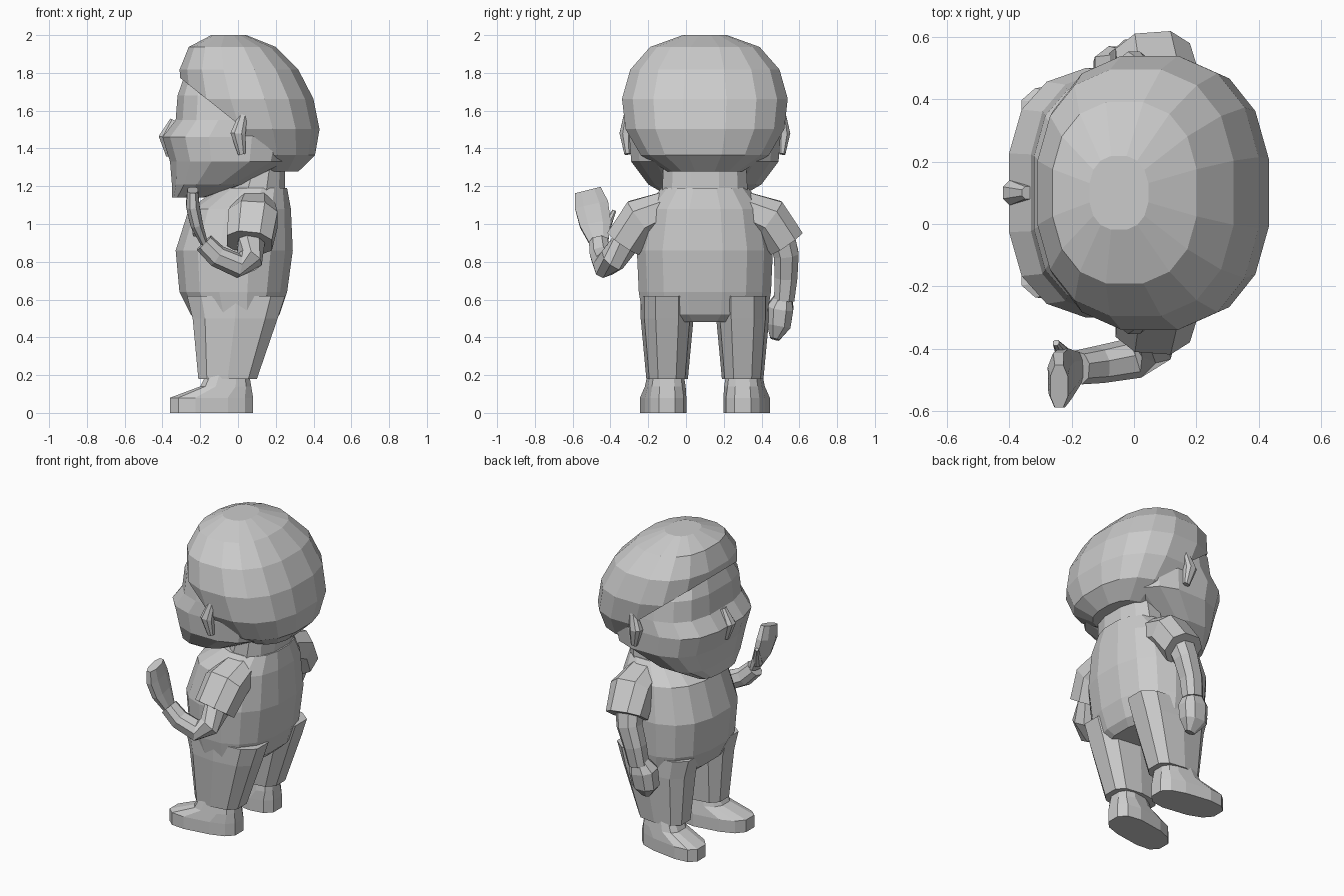
import bpy, bmesh, math
from mathutils import Vector

if "Cube" in bpy.data.objects:
    bpy.data.objects.remove(bpy.data.objects["Cube"], do_unlink=True)

MIDDLE = 0.1  # the figure looks along -x; this y is its plane of symmetry
SIDES = {"right": -1, "left": 1}

grey = bpy.data.materials.new("plain grey")
grey.use_nodes = True
grey_value = (0.6, 0.6, 0.6, 1)
grey.diffuse_color = grey_value
grey.node_tree.nodes["Principled BSDF"].inputs["Base Color"].default_value = grey_value


def make_object(name, bm):
    """Turn a finished bmesh into a flat shaded grey object."""
    bmesh.ops.recalc_face_normals(bm, faces=bm.faces)
    mesh = bpy.data.meshes.new(name)
    bm.to_mesh(mesh)
    bm.free()
    mesh.materials.append(grey)
    obj = bpy.data.objects.new(name, mesh)
    bpy.context.collection.objects.link(obj)
    return obj


def skin(rings):
    """Join rings of points into a closed surface."""
    bm = bmesh.new()
    rows = [[bm.verts.new(point) for point in ring] for ring in rings]
    for low, high in zip(rows, rows[1:]):
        for i in range(len(low)):
            bm.faces.new((low[i - 1], low[i], high[i], high[i - 1]))
    bm.faces.new(rows[0])
    bm.faces.new(rows[-1])
    return bm


def bend(value, power):
    return math.copysign(abs(value) ** (2 / power), value)


def rounded_outline(sides, power=2.4):
    """Unit superellipse whose flat sides touch the bounds."""
    angles = [2 * math.pi * (i + 0.5) / sides for i in range(sides)]
    points = [(bend(math.cos(a), power), bend(math.sin(a), power)) for a in angles]
    reach_u = max(u for u, v in points)
    reach_v = max(v for u, v in points)
    return [(u / reach_u, v / reach_v) for u, v in points]


def stack(levels, sides=12, power=2.4, y=MIDDLE):
    """Upright form; each level has a height, front x, back x and half width."""
    outline = rounded_outline(sides, power)
    return skin([[((front + back + u * (back - front)) / 2, y + v * half, z)
                  for u, v in outline] for z, front, back, half in levels])


def limb(name, path, start, end, flat=1.0, bulge=0.0, across=(1, 0, 0)):
    """Tube along a path, tapering from start to end radius, swollen midway."""
    path = [Vector(point) for point in path]
    last = len(path) - 1
    rings = []
    for i, point in enumerate(path):
        along = (path[min(i + 1, last)] - path[max(i - 1, 0)]).normalized()
        deep = along.cross(Vector(across)).normalized()
        wide = deep.cross(along)
        t = i / last
        radius = start + (end - start) * t + bulge * math.sin(math.pi * t)
        rings.append([point + radius * (wide * u + deep * v * flat)
                      for u, v in rounded_outline(8)])
    return make_object(name, skin(rings))


def mirrored(path, side):
    """Place a path given by its distance out from the middle plane."""
    return [(x, MIDDLE + side * out, z) for x, out, z in path]


# Torso and neck
make_object("torso", stack([
    (0.48, -0.2, 0.18, 0.24), (0.52, -0.25, 0.22, 0.33), (0.64, -0.31, 0.26, 0.35),
    (0.86, -0.33, 0.29, 0.36), (1.08, -0.26, 0.28, 0.32), (1.19, -0.1, 0.26, 0.23)],
    sides=16))
make_object("neck", stack([(1.1, -0.08, 0.25, 0.23), (1.3, 0, 0.25, 0.22)]))

# Legs, splayed feet, short sleeves and ears
for label, side in SIDES.items():
    hip = MIDDLE + side * 0.2
    make_object(label + "_leg", stack([
        (0.18, -0.21, 0.1, 0.11), (0.5, -0.24, 0.21, 0.14), (0.62, -0.27, 0.25, 0.14)],
        sides=10, power=2.8, y=hip))

    foot = stack([
        (0, -0.36, 0.08, 0.11), (0.08, -0.36, 0.08, 0.11),
        (0.14, -0.2, 0.07, 0.1), (0.2, -0.17, 0.06, 0.09)], power=2.8, y=hip)
    for vert in foot.verts:
        vert.co.y -= side * 0.15 * min(0, vert.co.x)
    make_object(label + "_foot", foot)

    sleeve = [(0.09, 0.16, 1.1), (0.08, 0.34, 1.03), (0.06, 0.43, 0.9)]
    limb(label + "_sleeve", mirrored(sleeve, side), start=0.1, end=0.12, flat=0.85, bulge=0.02)
    ear = [(0.02, 0.41, 1.37), (0, 0.42, 1.48), (0.03, 0.41, 1.59)]
    limb(label + "_ear", mirrored(ear, side), start=0.02, end=0.02, flat=0.8, bulge=0.02)

# Face with a broad boxy muzzle and beard
make_object("face", stack([
    (1.14, -0.35, -0.18, 0.18), (1.21, -0.35, 0.04, 0.3), (1.33, -0.36, 0.28, 0.39),
    (1.46, -0.4, 0.32, 0.4), (1.55, -0.33, 0.33, 0.39), (1.68, -0.32, 0.32, 0.37),
    (1.88, -0.25, 0.2, 0.22)], sides=16, power=2.8))
limb("nose", [(-0.34, MIDDLE, 1.55), (-0.38, MIDDLE, 1.46), (-0.36, MIDDLE, 1.36)],
     start=0.02, end=0.02, bulge=0.02)

# Hair cap: a rounded ball leaning forward at the top
levels = []
for degrees in range(-70, 81, 25):
    height = math.sin(math.radians(degrees))
    girth = math.cos(math.radians(degrees)) ** 0.75
    centre = 0.06 - 0.11 * height
    levels.append((1.63 + 0.375 * height, centre - 0.35 * girth,
                   centre + 0.35 * girth, 0.44 * girth))
hair = stack(levels, sides=16)

# Open the cap over the face, along a line from the brow to the ear
temple = Vector((0, 0, 1.53))
brow_slope = Vector((0.62, 0, 0.78))
backward = Vector((1, 0, 0))
for normal in (brow_slope, backward):
    bmesh.ops.bisect_plane(hair, geom=hair.verts[:] + hair.edges[:] + hair.faces[:],
                           plane_co=temple, plane_no=normal)
opening = []
for face in hair.faces:
    offset = face.calc_center_median() - temple
    if offset.dot(backward) < 0 and offset.dot(brow_slope) < 0:
        opening.append(face)
bmesh.ops.delete(hair, geom=opening, context="FACES")
shell = make_object("hair", hair).modifiers.new("thickness", "SOLIDIFY")
shell.thickness = 0.05

# Raised right arm with an open hand and thumb
limb("right_arm", [(0.07, -0.32, 0.9), (0.06, -0.39, 0.81), (0, -0.43, 0.78),
                   (-0.11, -0.45, 0.83), (-0.18, -0.46, 0.9)],
     start=0.07, end=0.05, across=(0, 1, 0.3))
limb("right_hand", [(-0.18, -0.46, 0.9), (-0.22, -0.48, 1), (-0.24, -0.5, 1.1),
                    (-0.24, -0.52, 1.18)],
     start=0.05, end=0.07, flat=0.4, bulge=0.03, across=(0, 1, 0))
limb("right_thumb", [(-0.21, -0.44, 0.95), (-0.25, -0.38, 1.07)],
     start=0.03, end=0.01, across=(0, 1, 0))

# Hanging left arm with a loosely closed hand
limb("left_arm", [(0.06, 0.5, 0.95), (0.04, 0.53, 0.84), (0, 0.53, 0.72), (-0.02, 0.52, 0.6)],
     start=0.08, end=0.06, flat=0.9)
limb("left_hand", [(-0.02, 0.52, 0.63), (-0.04, 0.5, 0.56), (-0.05, 0.49, 0.46),
                   (-0.04, 0.47, 0.39)],
     start=0.05, end=0.03, flat=0.8, bulge=0.05)
